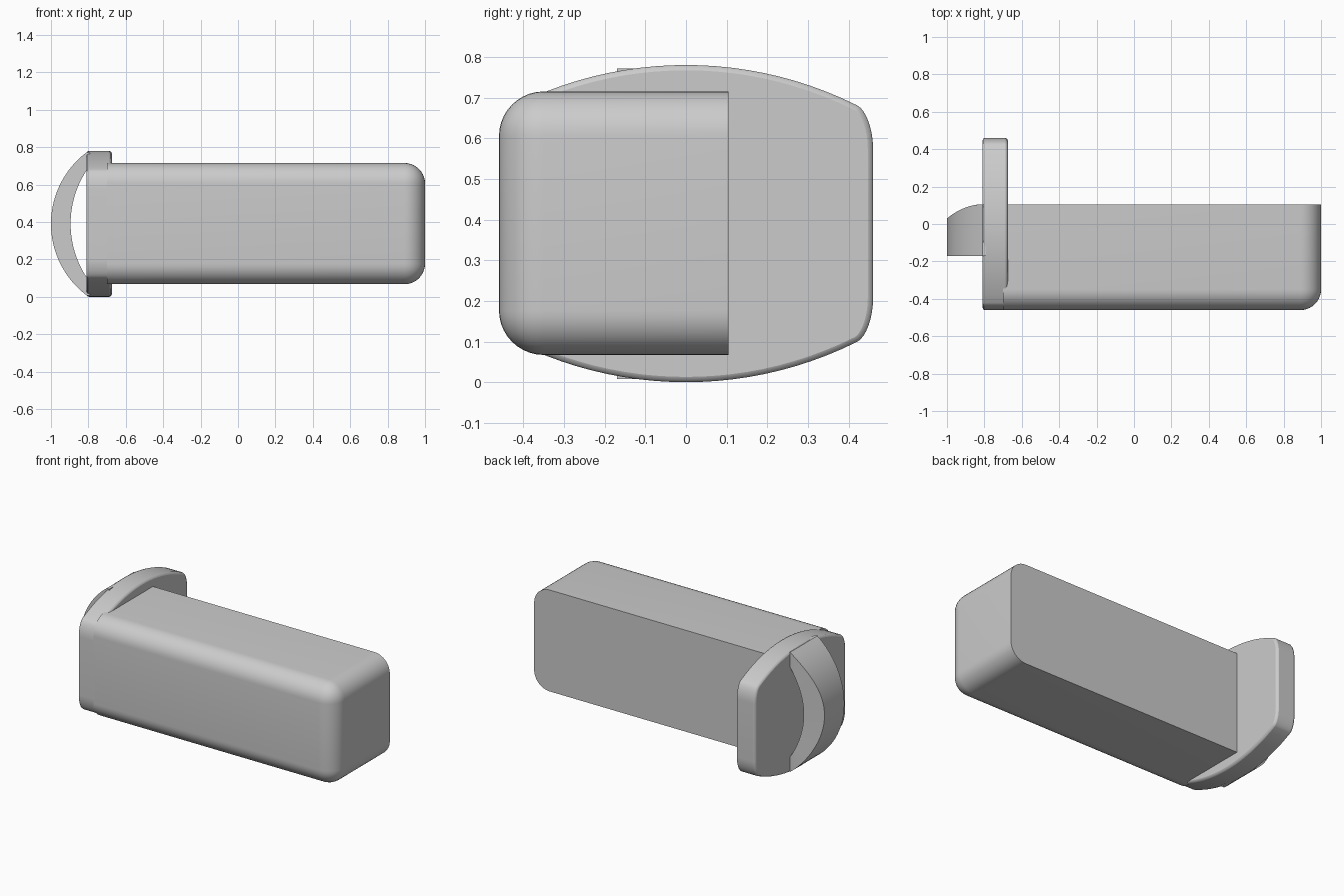
import bpy, bmesh, math
from mathutils import Vector

cube = bpy.data.objects.get("Cube")
if cube:
    bpy.data.objects.remove(cube)

gray = bpy.data.materials.new("plain_gray")
gray.use_nodes = True
color = (0.6, 0.6, 0.6, 1)
gray.diffuse_color = color
gray.node_tree.nodes["Principled BSDF"].inputs["Base Color"].default_value = color

MID = 0.39  # height of the symmetry plane


def finish(name, bm, angle=35):
    bmesh.ops.recalc_face_normals(bm, faces=bm.faces)
    mesh = bpy.data.meshes.new(name)
    bm.to_mesh(mesh)
    bm.free()
    mesh.materials.append(gray)
    ob = bpy.data.objects.new(name, mesh)
    bpy.context.collection.objects.link(ob)
    bpy.ops.object.select_all(action='DESELECT')
    ob.select_set(True)
    bpy.context.view_layer.objects.active = ob
    bpy.ops.object.shade_smooth_by_angle(angle=math.radians(angle))
    return ob


# Long body: box with rounded front and end edges, flat at the back
bm = bmesh.new()
bmesh.ops.create_cube(bm, size=1)
lo, hi = Vector((-0.7, -0.46, 0.067)), Vector((1, 0.105, 0.715))
for v in bm.verts:
    v.co = Vector(hi[i] if v.co[i] > 0 else lo[i] for i in range(3))


def on_side(edge, axis, value):
    return all(abs(v.co[axis] - value) < 1e-4 for v in edge.verts)


rounded = [e for e in bm.edges
           if not on_side(e, 0, lo.x)
           and not (on_side(e, 1, hi.y) and not on_side(e, 0, hi.x))
           and not (on_side(e, 1, hi.y) and on_side(e, 0, hi.x))]
# the end corners also round where they meet the flat back
bmesh.ops.bevel(bm, geom=rounded, offset=0.11, segments=10, profile=0.5,
                affect='EDGES')
finish("body", bm)

# End plate: bowed top and bottom, rounded corners, small edge chamfer
half_w, corner_z, bow_z = 0.46, 0.30, 0.39
radius = (half_w ** 2 + (bow_z - corner_z + 0.03) ** 2) / (2 * (bow_z - corner_z + 0.03))
top = []
for i in range(25):
    y = -half_w + 2 * half_w * i / 24
    top.append((y, bow_z - radius + math.sqrt(radius ** 2 - y ** 2)))
outline = top + [(-y, -z) for y, z in top]
bm = bmesh.new()
verts = [bm.verts.new((-0.81, y, MID + z)) for y, z in outline]
face = bm.faces.new(verts)
ext = bmesh.ops.extrude_face_region(bm, geom=[face])
bmesh.ops.translate(bm, vec=(0.135, 0, 0),
                    verts=[g for g in ext["geom"] if isinstance(g, bmesh.types.BMVert)])
corners = [e for e in bm.edges
           if abs(e.verts[0].co.x - e.verts[1].co.x) > 0.1
           and abs(abs(e.verts[0].co.y) - half_w) < 1e-4]
bmesh.ops.bevel(bm, geom=corners, offset=0.085, segments=8, profile=0.5,
                affect='EDGES', clamp_overlap=False)
bmesh.ops.remove_doubles(bm, verts=bm.verts, dist=0.0005)
plate = finish("end_plate", bm)
chamfer = plate.modifiers.new("edge_chamfer", 'BEVEL')
chamfer.width = 0.013
chamfer.segments = 2
chamfer.limit_method = 'ANGLE'
chamfer.angle_limit = math.radians(60)

# Curved handle: crescent strap with a scooped rear edge
BASE = -0.81


def arc_depth(t, chord, sag):
    r = (chord ** 2 + sag ** 2) / (2 * sag)
    return math.sqrt(r ** 2 - (chord * t) ** 2) - (r - sag)


def rear_y(x):
    return 0.105 - 0.075 * (max(0, BASE - x) / 0.19) ** 2


bm = bmesh.new()
sections = []
steps = 40
for i in range(-1, steps + 2):
    t = max(-1, min(1, 2 * i / steps - 1))
    sink = 0.02 if i in (-1, steps + 1) else 0
    ring = []
    for chord, sag in ((0.382, 0.19), (0.285, 0.085)):
        x = BASE - arc_depth(t, chord, sag) + sink
        z = MID + chord * t
        pair = [(x, -0.17, z), (x, rear_y(x), z)]
        ring += pair if sag > 0.1 else pair[::-1]
    sections.append([bm.verts.new(p) for p in ring])
for a, b in zip(sections, sections[1:]):
    for k in range(4):
        n = (k + 1) % 4
        bm.faces.new((a[k], a[n], b[n], b[k]))
bm.faces.new(sections[0])
bm.faces.new(sections[-1])
finish("handle", bm)
